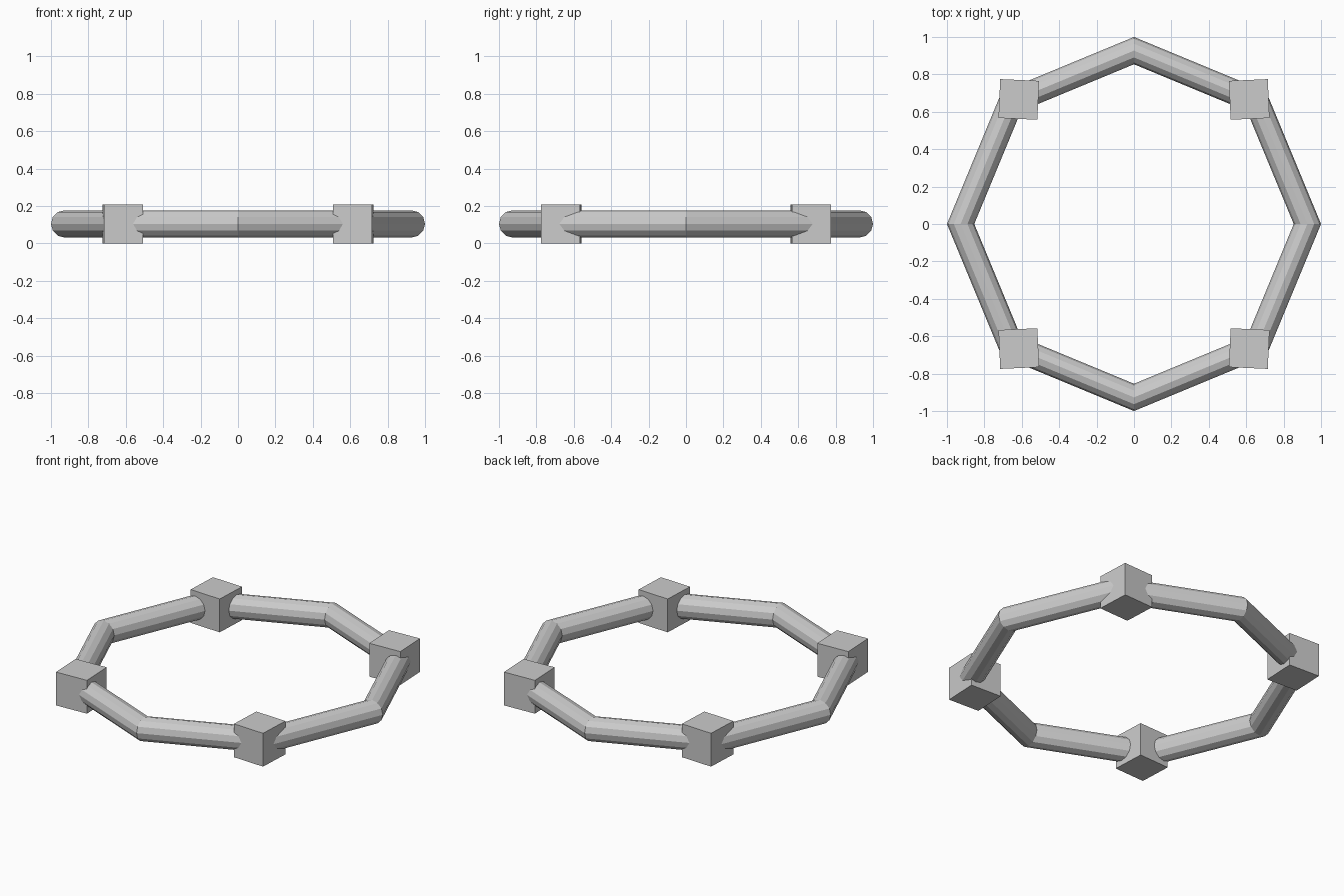
import bpy
import bmesh
from math import cos, sin, pi, radians

cube = bpy.data.objects.get("Cube")
if cube:
    bpy.data.objects.remove(cube, do_unlink=True)

SIZE = 0.208          # corner block edge
MID = SIZE / 2        # height of the ring's centre line
RING_R, TUBE_R = 0.927, 0.073
SIDES, TUBE_SIDES = 8, 12

grey = bpy.data.materials.new("plain grey")
grey.use_nodes = True
grey.diffuse_color = (0.6, 0.6, 0.6, 1)
grey.node_tree.nodes["Principled BSDF"].inputs["Base Color"].default_value = grey.diffuse_color


def add_object(name, bm):
    mesh = bpy.data.meshes.new(name)
    bmesh.ops.recalc_face_normals(bm, faces=bm.faces[:])
    bm.to_mesh(mesh)
    bm.free()
    mesh.materials.append(grey)
    obj = bpy.data.objects.new(name, mesh)
    bpy.context.scene.collection.objects.link(obj)
    return obj


# Octagonal ring of faceted tube
bm = bmesh.new()
loops = []
for i in range(SIDES):
    a = 2 * pi * i / SIDES
    loop = []
    for j in range(TUBE_SIDES):
        t = 2 * pi * j / TUBE_SIDES
        r = RING_R + TUBE_R * cos(t)
        loop.append(bm.verts.new((r * cos(a), r * sin(a), MID + TUBE_R * sin(t))))
    loops.append(loop)
for i in range(SIDES):
    here, there = loops[i], loops[(i + 1) % SIDES]
    for j in range(TUBE_SIDES):
        k = (j + 1) % TUBE_SIDES
        bm.faces.new((here[j], there[j], there[k], here[k]))
add_object("ring", bm)

# Slightly turned blocks on the four diagonal corners
for side, sx in (("left", 1), ("right", -1)):
    for end, sy in (("front", -1), ("back", 1)):
        bm = bmesh.new()
        bmesh.ops.create_cube(bm, size=SIZE)
        block = add_object(f"{end}_{side}_block", bm)
        block.location = (sx * 0.616, sy * 0.666, MID)
        block.rotation_euler.z = sx * sy * radians(2.6)
